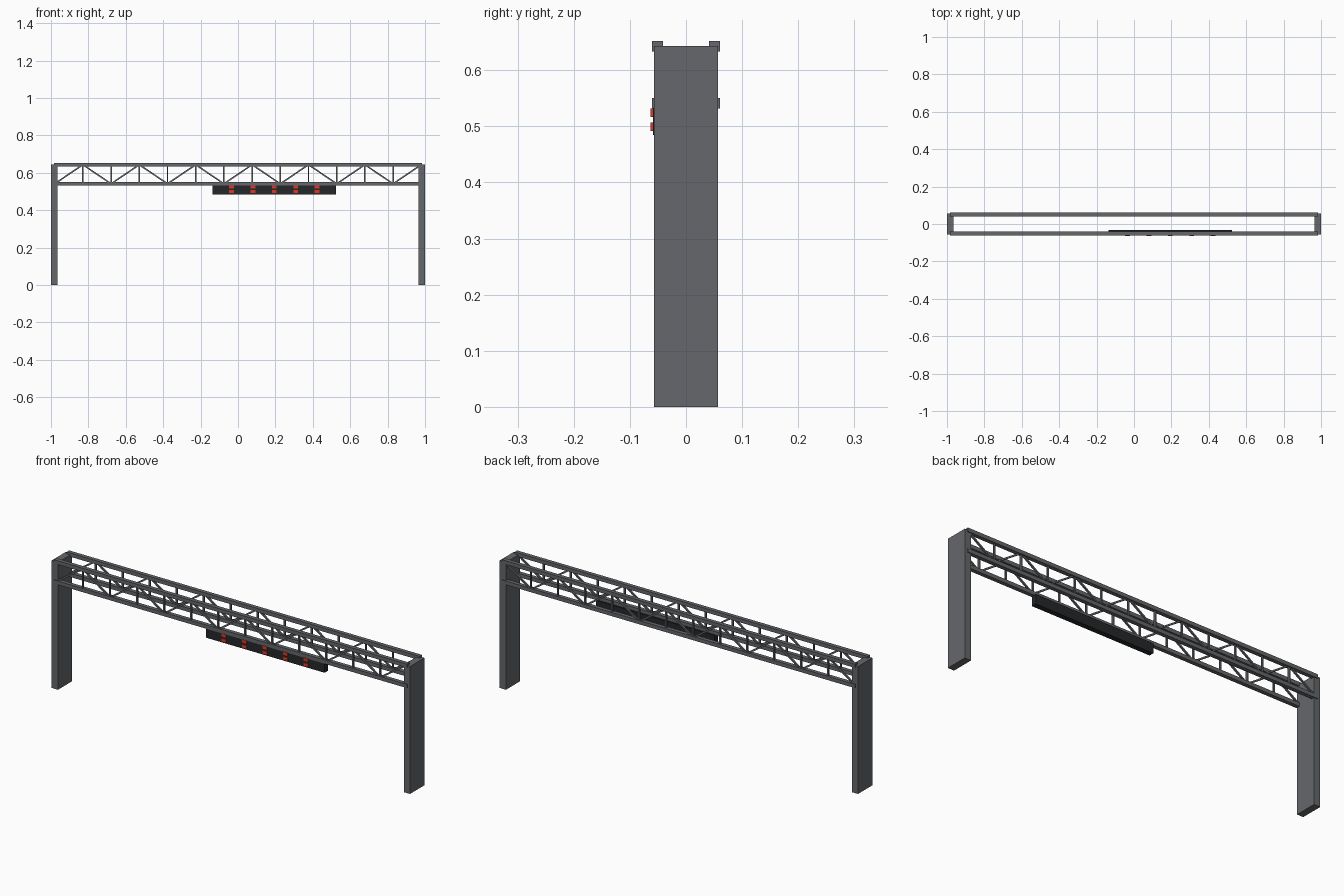
import bpy, math
from mathutils import Vector

if "Cube" in bpy.data.objects:
    bpy.data.objects.remove(bpy.data.objects["Cube"])

def mat(name, col):
    m = bpy.data.materials.new(name)
    m.diffuse_color = (*col, 1)
    m.use_nodes = True
    m.node_tree.nodes["Principled BSDF"].inputs["Base Color"].default_value = m.diffuse_color
    return m

STEEL = mat("steel", (0.13, 0.135, 0.145))
DARK = mat("dark_panel", (0.018, 0.02, 0.022))
RED = mat("red_lamp", (0.7, 0.04, 0.02))

def box(name, lo, hi, m):
    lo, hi = Vector(lo), Vector(hi)
    bpy.ops.mesh.primitive_cube_add(size=1, location=(lo + hi) / 2)
    o = bpy.context.object
    o.name = name
    o.scale = hi - lo
    o.data.materials.append(m)
    return o

def strut(name, a, b, t, m):
    # square bar between two points lying in an xz plane
    a, b = Vector(a), Vector(b)
    d = b - a
    bpy.ops.mesh.primitive_cube_add(size=1, location=(a + b) / 2)
    o = bpy.context.object
    o.name = name
    o.scale = (d.length, t, t)
    o.rotation_euler = (0, -math.atan2(d.z, d.x), 0)
    o.data.materials.append(m)

# end posts
for n, s in (("left", -1), ("right", 1)):
    xs = sorted((s * 1.0, s * 0.965))
    box(n + "_post", (xs[0], -0.057, 0), (xs[1], 0.057, 0.643), STEEL)

# front and back trusses
BAYS, HALF = 13, 0.98
step = 2 * HALF / BAYS
ZB, ZT = 0.541, 0.643
for n, y in (("front", -0.051), ("back", 0.051)):
    for cn, z in (("bottom", ZB), ("top", ZT)):
        box(f"{n}_{cn}_chord", (-0.985, y - 0.01, z - 0.0095), (0.985, y + 0.01, z + 0.0095), STEEL)
    for i in range(BAYS):
        x = -HALF + i * step
        z0, z1 = (ZB, ZT) if i % 2 == 0 else (ZT, ZB)
        strut(n + "_diagonal", (x, y, z0), (x + step, y, z1), 0.008, STEEL)
        if i:
            strut(n + "_vertical", (x, y, ZB), (x, y, ZT), 0.008, STEEL)

# signal panel with two rows of lamps
box("signal_panel", (-0.137, -0.059, 0.485), (0.525, -0.033, 0.534), DARK)
for i in range(5):
    x = -0.035 + i * 0.1145
    for z in (0.4995, 0.524):
        box("red_lamp", (x - 0.013, -0.063, z - 0.0075), (x + 0.013, -0.055, z + 0.0075), RED)
